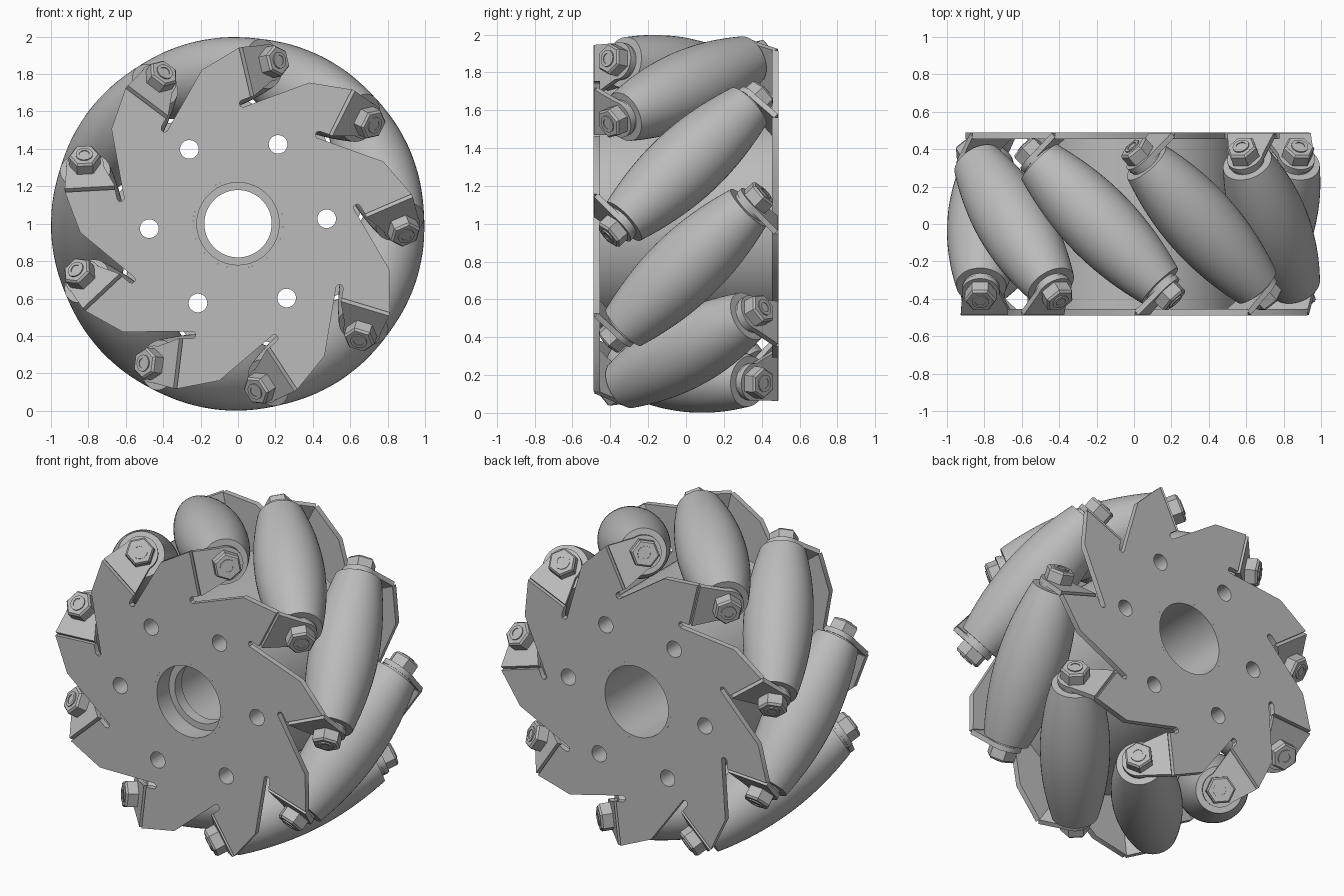
import bpy, bmesh
from math import sin, cos, pi, radians, sqrt
from mathutils import Matrix, Vector

if "Cube" in bpy.data.objects:
    bpy.data.objects.remove(bpy.data.objects["Cube"], do_unlink=True)

GREY = bpy.data.materials.new("machined_grey")
GREY.use_nodes = True
GREY.diffuse_color = (0.5, 0.5, 0.5, 1)
GREY.node_tree.nodes["Principled BSDF"].inputs["Base Color"].default_value = (0.5, 0.5, 0.5, 1)

COUNT = 9                  # rollers around the wheel
STEP = 2 * pi / COUNT
AXIS_R = 0.8               # distance from wheel axle to roller axle
ROLLER_HALF = 0.467        # half length of one roller
TAB_T = 0.4975             # tab position along the roller axle
PLATE_Y = 0.4725
CENTRE = Matrix.Translation((0, 0, 1))


def turn(a):
    return Matrix.Rotation(a, 4, 'Y')


BASE = CENTRE @ turn(radians(26.8))
FLIP = Matrix.Rotation(pi, 4, 'Z')
UPRIGHT = Matrix.Rotation(pi / 2, 4, 'X')

# Frame of one roller axle: local z runs along the axle to the front end, x points outward
s = sqrt(0.5)
AXLE = Matrix(((0, -s, s, 0), (0, -s, -s, 0), (1, 0, 0, AXIS_R), (0, 0, 0, 1)))


def finish(ob):
    """Merge seams, fix normals, set material and shading; return the mesh."""
    bm = bmesh.new()
    bm.from_mesh(ob.data)
    bmesh.ops.remove_doubles(bm, verts=bm.verts, dist=1e-5)
    bmesh.ops.recalc_face_normals(bm, faces=bm.faces)
    bm.to_mesh(ob.data)
    bm.free()
    ob.data.materials.clear()
    ob.data.materials.append(GREY)
    bpy.ops.object.select_all(action='DESELECT')
    ob.select_set(True)
    bpy.context.view_layer.objects.active = ob
    bpy.ops.object.shade_smooth_by_angle(angle=radians(30))
    return ob


def lathe(name, profile, steps=48):
    """Spin (radius, height) points around local z."""
    bm = bmesh.new()
    verts = [bm.verts.new((r, 0, t)) for r, t in profile]
    edges = [bm.edges.new(pair) for pair in zip(verts, verts[1:])]
    bmesh.ops.spin(bm, geom=verts + edges, cent=(0, 0, 0), axis=(0, 0, 1),
                   angle=2 * pi, steps=steps)
    me = bpy.data.meshes.new(name)
    bm.to_mesh(me)
    bm.free()
    ob = bpy.data.objects.new(name, me)
    bpy.context.collection.objects.link(ob)
    return finish(ob)


def sheet(name, loops, half_thickness):
    """Flat shape with holes, thickened both ways along local z."""
    cu = bpy.data.curves.new(name, 'CURVE')
    cu.dimensions = '2D'
    cu.fill_mode = 'BOTH'
    cu.extrude = half_thickness
    for loop in loops:
        sp = cu.splines.new('POLY')
        sp.points.add(len(loop) - 1)
        for point, (x, y) in zip(sp.points, loop):
            point.co = (x, y, 0, 1)
        sp.use_cyclic_u = True
    ob = bpy.data.objects.new(name, cu)
    bpy.context.collection.objects.link(ob)
    bpy.ops.object.select_all(action='DESELECT')
    ob.select_set(True)
    bpy.context.view_layer.objects.active = ob
    bpy.ops.object.convert(target='MESH')
    return finish(bpy.context.view_layer.objects.active)


def place(ob, matrices):
    """Put the part at the first matrix and linked copies at the rest."""
    ob.matrix_world = matrices[0]
    for m in matrices[1:]:
        copy = ob.copy()
        bpy.context.collection.objects.link(copy)
        copy.matrix_world = m


def circle(r, x=0, y=0, n=64):
    return [(x + r * cos(2 * pi * i / n), y + r * sin(2 * pi * i / n)) for i in range(n)]


# Shared bolt holes through plates and drum
bolt_holes = [circle(0.05, 0.475 * sin(k * pi / 3), 0.475 * cos(k * pi / 3), 32)
              for k in range(6)]

# Side plates: saw-tooth outline with a relief slot beside every tab
tooth = [(0, 0.845), (0.22, 0.915), (0.22, 0.645), (0.168, 0.638),
         (0.155, 0.628), (0.155, 0.61), (0.168, 0.6)]
outline = []
for k in range(COUNT):
    c, d = cos(k * STEP), sin(k * STEP)
    outline += [(x * c + z * d, z * c - x * d) for x, z in tooth]
plate = sheet("side_plate", [outline, circle(0.24)] + bolt_holes, 0.0175)
lift = Matrix.Translation((0, -PLATE_Y, 0)) @ UPRIGHT
place(plate, [BASE @ lift, BASE @ FLIP @ lift])

# Drum between the plates
drum = sheet("drum", [circle(0.57, n=96), circle(0.24)] + bolt_holes, 0.456)
place(drum, [BASE @ UPRIGHT])

# Hub sleeve with an inner lip near the front
hub = lathe("hub_sleeve", [(0.22, 0.49), (0.24, 0.49), (0.24, -0.49), (0.22, -0.49),
                           (0.22, 0.3), (0.18, 0.3), (0.18, 0.37), (0.22, 0.37),
                           (0.22, 0.49)], 64)
place(hub, [CENTRE @ UPRIGHT])

# Barrel rollers whose surface follows the wheel rim
profile = [(0, -ROLLER_HALF)]
for i in range(25):
    t = ROLLER_HALF * (i / 12 - 1)
    profile.append((1 - sqrt(AXIS_R ** 2 + t * t / 2), t))
profile.append((0, ROLLER_HALF))
sectors = [BASE @ turn(k * STEP) for k in range(COUNT)]
place(lathe("roller", profile), [m @ AXLE for m in sectors])

# Mounting hardware at both ends of every roller
ends = [m @ side @ AXLE for m in sectors for side in (Matrix.Identity(4), FLIP)]

arc = [radians(80 - 200 * i / 24) for i in range(25)]
tab_shape = [(-0.155, 0.175), (0.115, 0.175)]
tab_shape += [(0.1 * sin(a), 0.1 * cos(a)) for a in arc]
# the arc runs round the free end of the tab, away from the plate
tab_shape[2:] = [(0.1 * cos(b), -0.1 * sin(b))
                 for b in [radians(-10 + 200 * i / 24) for i in range(25)]]
tab = sheet("bent_tab", [tab_shape], 0.015)
place(tab, [m @ Matrix.Translation((0, 0, TAB_T)) for m in ends])

washer = lathe("washer", [(0, 0.46), (0.095, 0.46), (0.095, 0.484), (0, 0.484)], 32)
place(washer, ends)

nut = lathe("hex_nut", [(0, 0.51), (0.085, 0.51), (0.085, 0.573), (0.074, 0.585),
                        (0, 0.585)], 6)
place(nut, ends)

bolt = lathe("bolt_tip", [(0, 0.56), (0.045, 0.56), (0.045, 0.592), (0.027, 0.592),
                          (0.027, 0.587), (0, 0.587)], 24)
place(bolt, ends)
